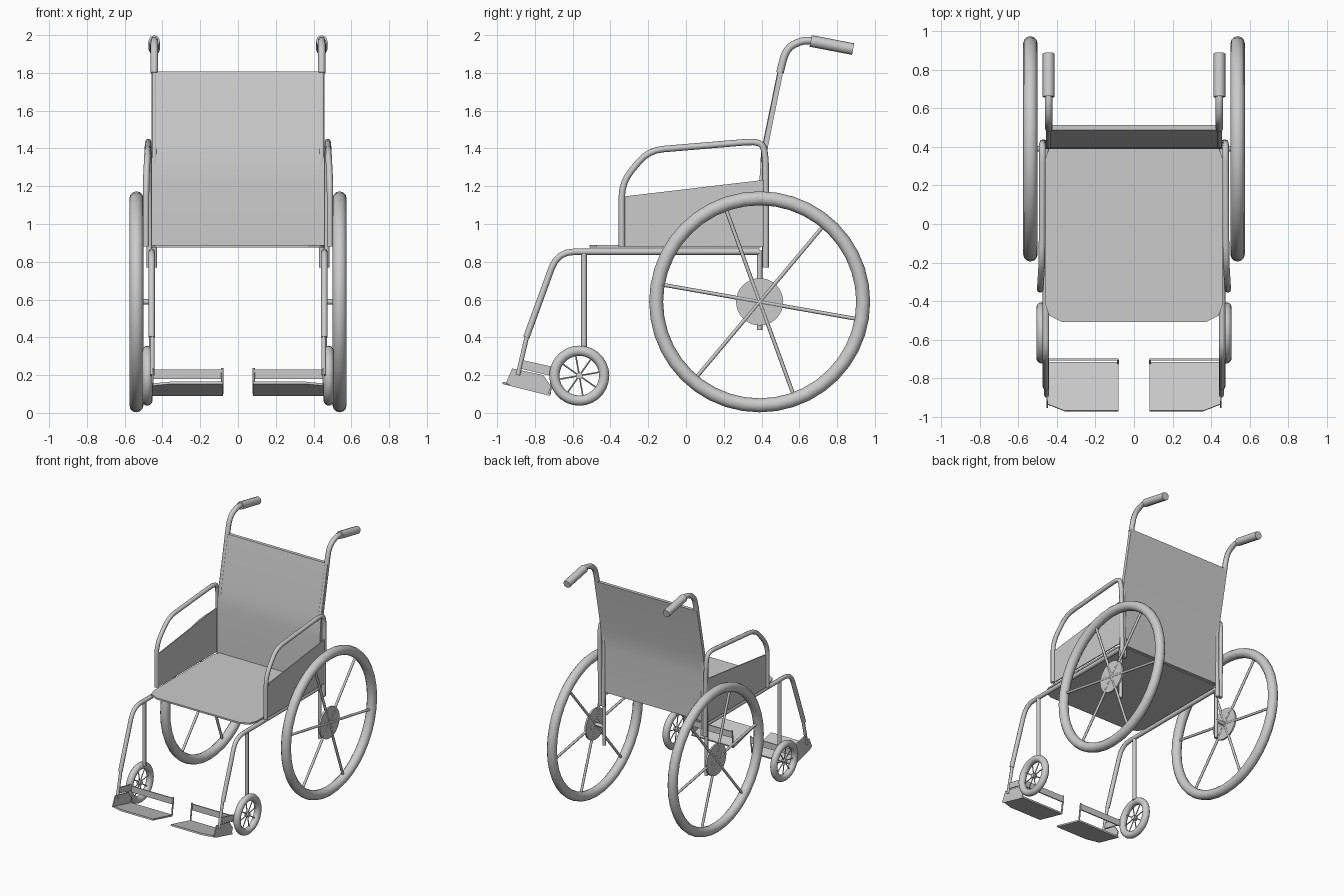
import bpy, bmesh, math
from mathutils import Vector, Matrix

cube = bpy.data.objects.get("Cube")
if cube:
    bpy.data.objects.remove(cube, do_unlink=True)

grey = bpy.data.materials.new("light grey")
grey.use_nodes = True
grey.diffuse_color = (0.6, 0.6, 0.6, 1)
grey.node_tree.nodes["Principled BSDF"].inputs["Base Color"].default_value = (0.6, 0.6, 0.6, 1)


def add_mesh(name, bm, angle=40):
    bmesh.ops.recalc_face_normals(bm, faces=bm.faces)
    mesh = bpy.data.meshes.new(name)
    bm.to_mesh(mesh)
    bm.free()
    mesh.materials.append(grey)
    obj = bpy.data.objects.new(name, mesh)
    bpy.context.collection.objects.link(obj)
    bpy.ops.object.select_all(action='DESELECT')
    obj.select_set(True)
    bpy.context.view_layer.objects.active = obj
    bpy.ops.object.shade_smooth_by_angle(angle=math.radians(angle))
    return obj


def rounded(points, radius):
    """Replace each inner corner of a path with a short arc."""
    pts = [Vector(p) for p in points]
    out = [pts[0]]
    for a, b, c in zip(pts, pts[1:], pts[2:]):
        start = b + (a - b).normalized() * min(radius, (a - b).length * 0.45)
        end = b + (c - b).normalized() * min(radius, (c - b).length * 0.45)
        for i in range(5):
            t = i / 4
            out.append(start * (1 - t) ** 2 + b * 2 * t * (1 - t) + end * t * t)
    return out + [pts[-1]]


def tube(name, points, radius, bend=0.06):
    curve = bpy.data.curves.new(name, 'CURVE')
    curve.dimensions = '3D'
    curve.bevel_depth = radius
    curve.bevel_resolution = 2
    curve.use_fill_caps = True
    path = rounded(points, bend)
    spline = curve.splines.new('POLY')
    spline.points.add(len(path) - 1)
    for point, co in zip(spline.points, path):
        point.co = (*co, 1)
    temp = bpy.data.objects.new(name + "_path", curve)
    bpy.context.collection.objects.link(temp)
    bpy.context.view_layer.update()
    mesh = bpy.data.meshes.new_from_object(temp.evaluated_get(bpy.context.evaluated_depsgraph_get()))
    bm = bmesh.new()
    bm.from_mesh(mesh)
    bpy.data.objects.remove(temp, do_unlink=True)
    bpy.data.meshes.remove(mesh)
    bmesh.ops.remove_doubles(bm, verts=bm.verts, dist=1e-5)
    return add_mesh(name, bm, 50)


def slab(name, outline, offset):
    """Extrude a flat outline along an offset vector."""
    bm = bmesh.new()
    face = bm.faces.new([bm.verts.new(p) for p in outline])
    copy = bmesh.ops.extrude_face_region(bm, geom=[face])
    bmesh.ops.translate(bm, vec=offset, verts=[v for v in copy["geom"] if isinstance(v, bmesh.types.BMVert)])
    return add_mesh(name, bm, 25)


def tyre(name, centre, major, minor, segments):
    bm = bmesh.new()
    ring = [bm.verts.new((minor * math.cos(a), major + minor * math.sin(a), 0))
            for a in (i * math.tau / 12 for i in range(12))]
    edges = [bm.edges.new((ring[i], ring[i - 1])) for i in range(12)]
    bmesh.ops.spin(bm, geom=ring + edges, cent=(0, 0, 0), axis=(1, 0, 0),
                   angle=math.tau, steps=segments, use_duplicate=False)
    bmesh.ops.remove_doubles(bm, verts=bm.verts, dist=1e-5)
    bmesh.ops.translate(bm, vec=centre, verts=bm.verts)
    return add_mesh(name, bm, 50)


def spokes(name, centre, length, radius, count, first):
    bm = bmesh.new()
    for i in range(count):
        turn = Matrix.Rotation(math.radians(first) + i * math.tau / count, 4, 'X')
        place = Matrix.Translation(centre) @ turn @ Matrix.Translation((0, 0, length / 2))
        bmesh.ops.create_cone(bm, cap_ends=True, segments=8, radius1=radius,
                              radius2=radius, depth=length, matrix=place)
    return add_mesh(name, bm, 50)


def disc(name, centre, radius, thickness):
    bm = bmesh.new()
    bmesh.ops.create_cone(bm, cap_ends=True, segments=32, radius1=radius, radius2=radius, depth=thickness,
                          matrix=Matrix.Translation(centre) @ Matrix.Rotation(math.pi / 2, 4, 'Y'))
    return add_mesh(name, bm)


# Seat with clipped corners
half = [(0.44, 0.395), (0.46, 0.34), (0.46, -0.42), (0.44, -0.475), (0.37, -0.51)]
outline = half + [(-x, y) for x, y in reversed(half)]
slab("seat", [(x, y, 0.875) for x, y in outline], (0, 0, 0.013))

# Backrest, upright below and leaning above
front = [(0.39, 0.88), (0.39, 1.25), (0.395, 1.32), (0.407, 1.41), (0.488, 1.808)]
profile = front + [(y + 0.027, z) for y, z in reversed(front)]
slab("backrest", [(-0.458, y, z) for y, z in profile], (0.916, 0, 0))

for side, s in (("left", 1), ("right", -1)):
    def path(x, pairs):
        return [(s * x, y, z) for y, z in pairs]

    # Drive wheel
    hub = Vector((s * 0.538, 0.39, 0.588))
    tyre(side + "_drive_tyre", hub, 0.548, 0.037, 40)
    spokes(side + "_drive_spokes", hub, 0.54, 0.010, 6, 20)
    disc(side + "_drive_hub", hub, 0.125, 0.014)
    tube(side + "_axle", [(s * 0.45, 0.39, 0.588), (s * 0.545, 0.39, 0.588)], 0.014)
    tube(side + "_axle_post", path(0.455, [(0.39, 0.44), (0.39, 0.86)]), 0.014)

    # Caster
    caster = Vector((s * 0.48, -0.565, 0.197))
    tyre(side + "_caster_tyre", caster, 0.132, 0.027, 28)
    spokes(side + "_caster_spokes", caster, 0.125, 0.004, 8, 10)
    disc(side + "_caster_hub", caster, 0.018, 0.03)
    tube(side + "_caster_post", path(0.457, [(-0.54, 0.33), (-0.54, 0.85)]), 0.015)

    # Side frame running down to the footrest
    tube(side + "_side_frame", path(0.457, [(0.39, 0.853), (-0.68, 0.853), (-0.845, 0.4)]), 0.017, 0.09)
    tube(side + "_footrest_stem", path(0.454, [(-0.84, 0.415), (-0.89, 0.2)]), 0.012)

    # Back post, push handle and grip
    tube(side + "_back_post", path(0.443, [(0.42, 0.77), (0.408, 1.36), (0.5, 1.81)]), 0.015)
    tube(side + "_push_handle", path(0.443, [(0.497, 1.8), (0.53, 1.93), (0.62, 1.975), (0.7, 1.965)]), 0.02)
    tube(side + "_grip", path(0.443, [(0.66, 1.969), (0.885, 1.926)]), 0.031)

    # Armrest tube and side panel
    armrest = [(0.487, -0.34, 0.88), (0.487, -0.34, 1.22), (0.478, -0.2, 1.39),
               (0.475, 0.4, 1.44), (0.475, 0.422, 1.36), (0.467, 0.422, 0.77)]
    tube(side + "_armrest", [(s * x, y, z) for x, y, z in armrest], 0.017, 0.08)
    slab(side + "_side_panel", path(0.476, [(-0.335, 0.88), (0.41, 0.88), (0.41, 1.233), (-0.335, 1.145)]),
         (s * 0.008, 0, 0))

    # Tilted footplate with a clipped outer corner
    plate = [(0.08, -0.72), (0.455, -0.72), (0.455, -0.935), (0.36, -0.972), (0.08, -0.972)]
    slab(side + "_footplate", [(s * x, y, 0.09 - (y + 0.72) * 0.25) for x, y in plate], (0, 0.003, 0.012))

    # Footplate bracket, heel strap and its supports
    slab(side + "_footplate_bracket",
         path(0.447, [(-0.955, 0.155), (-0.73, 0.1), (-0.715, 0.14), (-0.755, 0.2), (-0.92, 0.235)]),
         (s * 0.008, 0, 0))
    slab(side + "_heel_strap_arm",
         path(0.45, [(-0.88, 0.235), (-0.71, 0.195), (-0.71, 0.245), (-0.868, 0.28)]), (s * 0.01, 0, 0))
    slab(side + "_heel_strap",
         [(s * x, -0.708, z) for x, z in ((0.08, 0.18), (0.455, 0.18), (0.455, 0.23), (0.08, 0.23))],
         (0, 0.009, 0))
    tube(side + "_heel_strap_post", path(0.083, [(-0.722, 0.1), (-0.704, 0.237)]), 0.006)
